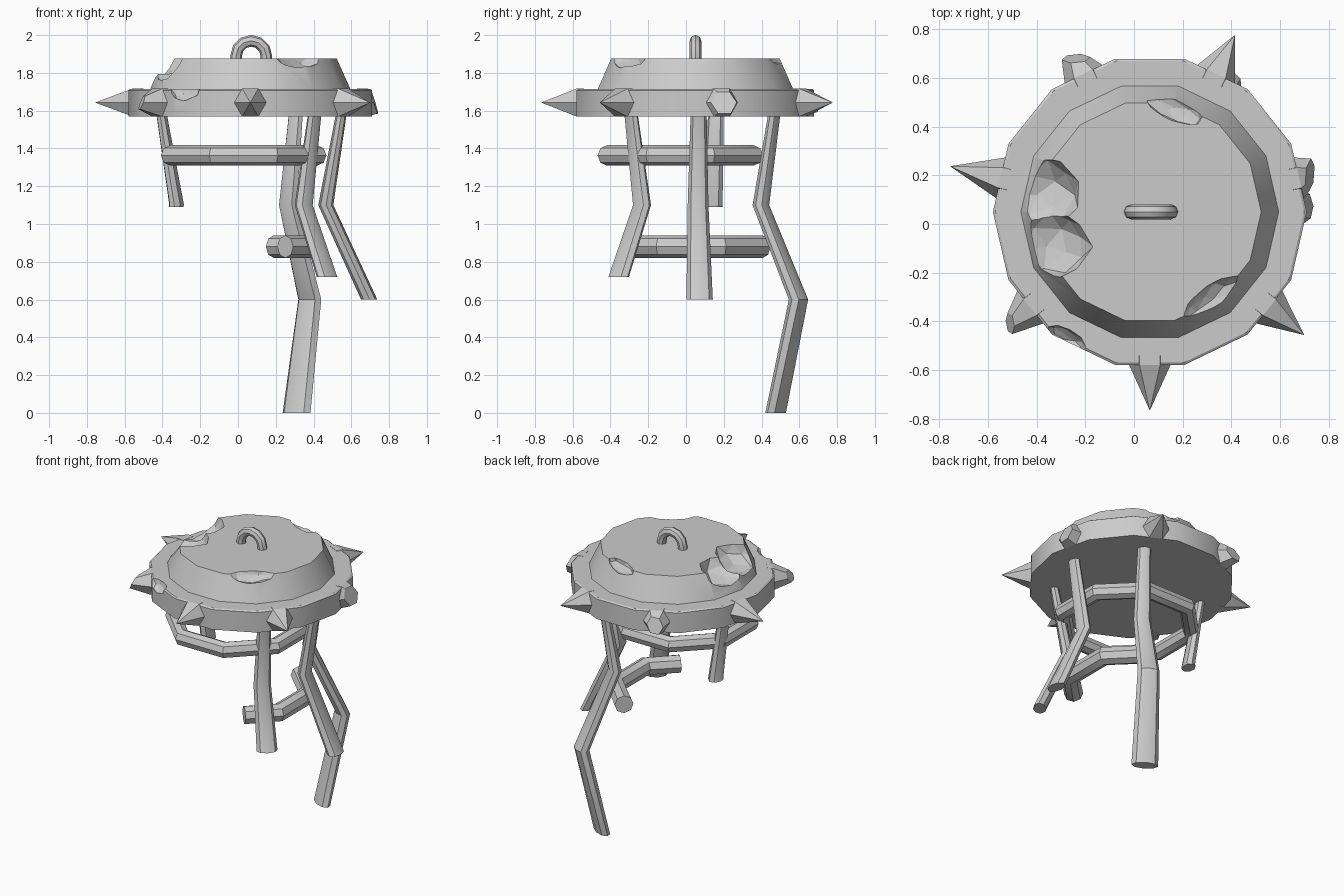
import bpy, bmesh, random
from math import cos, sin, pi, radians
from mathutils import Vector, Matrix

if "Cube" in bpy.data.objects:
    bpy.data.objects.remove(bpy.data.objects["Cube"])

random.seed(4)
CX, CY = 0.065, 0.05
Z = Vector((0, 0, 1))


def loft(name, sections, n, closed=False, smooth=True):
    """Skin n-sided cross-sections, each given as (centre, u axis, v axis)."""
    bm = bmesh.new()
    rings = []
    for c, u, v in sections:
        rings.append([bm.verts.new(Vector(c) + u * cos(2 * pi * k / n) + v * sin(2 * pi * k / n))
                      for k in range(n)])
    pairs = list(zip(rings, rings[1:])) + ([(rings[-1], rings[0])] if closed else [])
    for a, b in pairs:
        for k in range(n):
            j = (k + 1) % n
            bm.faces.new((a[k], a[j], b[j], b[k]))
    if not closed:
        bm.faces.new(rings[0][::-1])
        bm.faces.new(rings[-1])
    bmesh.ops.recalc_face_normals(bm, faces=bm.faces)
    return finish(name, bm, smooth)


def finish(name, bm, smooth):
    me = bpy.data.meshes.new(name)
    bm.to_mesh(me)
    bm.free()
    ob = bpy.data.objects.new(name, me)
    bpy.context.collection.objects.link(ob)
    if smooth:
        bpy.ops.object.select_all(action='DESELECT')
        ob.select_set(True)
        bpy.context.view_layer.objects.active = ob
        bpy.ops.object.shade_smooth_by_angle(angle=radians(35))
    return ob


def polar(angle, r, z):
    return Vector((CX + r * cos(angle), CY + r * sin(angle), z))


# Two-tier lid, 14 sides
profile = [(.645, 1.57), (.645, 1.708), (.635, 1.715), (.53, 1.715), (.458, 1.875)]
lid = loft("lid", [((CX, CY, z), Vector((r, 0, 0)), Vector((0, r, 0))) for r, z in profile], 14)

# Chipped areas: centre, half sizes, turn about z
chips = [((-.40, .12, 1.88), (.17, .17, .13), 0),
         ((-.36, -.09, 1.88), (.18, .16, .13), 15),
         ((.165, .48, 1.885), (.14, .055, .06), -25),
         ((.325, -.31, 1.885), (.15, .06, .06), 35),
         ((-.285, -.475, 1.715), (.09, .045, .06), -28)]
for loc, size, turn in chips:
    bm = bmesh.new()
    bmesh.ops.create_icosphere(bm, subdivisions=2, radius=1)
    for v in bm.verts:
        v.co *= random.uniform(.9, 1.1)
    bm.transform(Matrix.LocRotScale(Vector(loc), Matrix.Rotation(radians(turn), 3, 'Z').to_quaternion(),
                                    Vector(size)))
    cutter = finish("chip_cutter", bm, False)
    cutter.hide_render = True
    mod = lid.modifiers.new("chip", 'BOOLEAN')
    mod.operation, mod.solver, mod.object = 'DIFFERENCE', 'EXACT', cutter
    bpy.context.view_layer.objects.active = lid
    bpy.ops.object.modifier_apply(modifier=mod.name)
    bpy.data.objects.remove(cutter)

# Seven rim spikes, every value below full length is a broken one
for i, end in enumerate([.815, .81, .675, .805, .70, .84, .735]):
    a = radians(270 + i * 360 / 7)
    d, t = Vector((cos(a), sin(a), 0)), Vector((-sin(a), cos(a), 0))
    broken = end < .79
    s = .085 * (.83 - end) / .2 if broken else .001
    tilt = d * (.02 if broken else 0)
    loft("spike_%d" % (i + 1), [(polar(a, .59, 1.643), t * .085, Z * .085),
                                (polar(a, .63, 1.643), t * .085, Z * .085),
                                (polar(a, end, 1.643), t * s + tilt, Z * s - tilt)], 6, smooth=False)

# Handle on top
path = [(.08, 1.85, 0)] + [(.08 * cos(k * pi / 6), 1.89 + .08 * sin(k * pi / 6), k * pi / 6)
                           for k in range(7)] + [(-.08, 1.85, pi)]
loft("handle", [((CX + .005 + x, CY, z), Vector((cos(a), 0, sin(a))) * .031, Vector((0, .031, 0)))
                for x, z, a in path], 8)

# Bent legs: radius from centre, height, tangential and radial half widths
stations = [(.485, 1.60, .042, .028), (.40, 1.10, .055, .04), (.63, .60, .07, .043), (.49, 0, .085, .04)]


def leg(name, angle, bottom):
    a = radians(angle)
    pts = [stations[0]]
    for p, q in zip(stations, stations[1:]):
        f = min(1, (p[1] - bottom) / (p[1] - q[1]))
        pts.append(tuple(x + (y - x) * f for x, y in zip(p, q)))
        if q[1] <= bottom:
            break
    d, t = Vector((cos(a), sin(a), 0)), Vector((-sin(a), cos(a), 0))
    loft(name, [(polar(a, r, z), t * w, d * h) for r, z, w, h in pts], 8)


leg("long_leg", 60, 0)
leg("right_leg", 2, .60)
leg("front_leg", -45, .72)
leg("left_broken_leg", 167, 1.09)

# Upper brace: complete eight-sided ring
sections = []
for k in range(8):
    a = radians(22.5 + 45 * k)
    d = Vector((cos(a), sin(a), 0))
    sections.append((Vector((.03, -.03, 1.363)) + d * .42, d * .054, Z * .054))
loft("upper_ring", sections, 8, closed=True)

# Lower brace: broken part of a ring, both ends cut square to the tube
sections = [(Vector((x, y, .88)), Vector((cos(radians(a)), sin(radians(a)), 0)) * .06, Z * .06)
            for x, y, a in [(.25, -.29, -45), (.405, -.135, -22.5), (.405, .19, 22.5), (.19, .405, 45)]]
loft("lower_ring_remnant", sections, 8)
